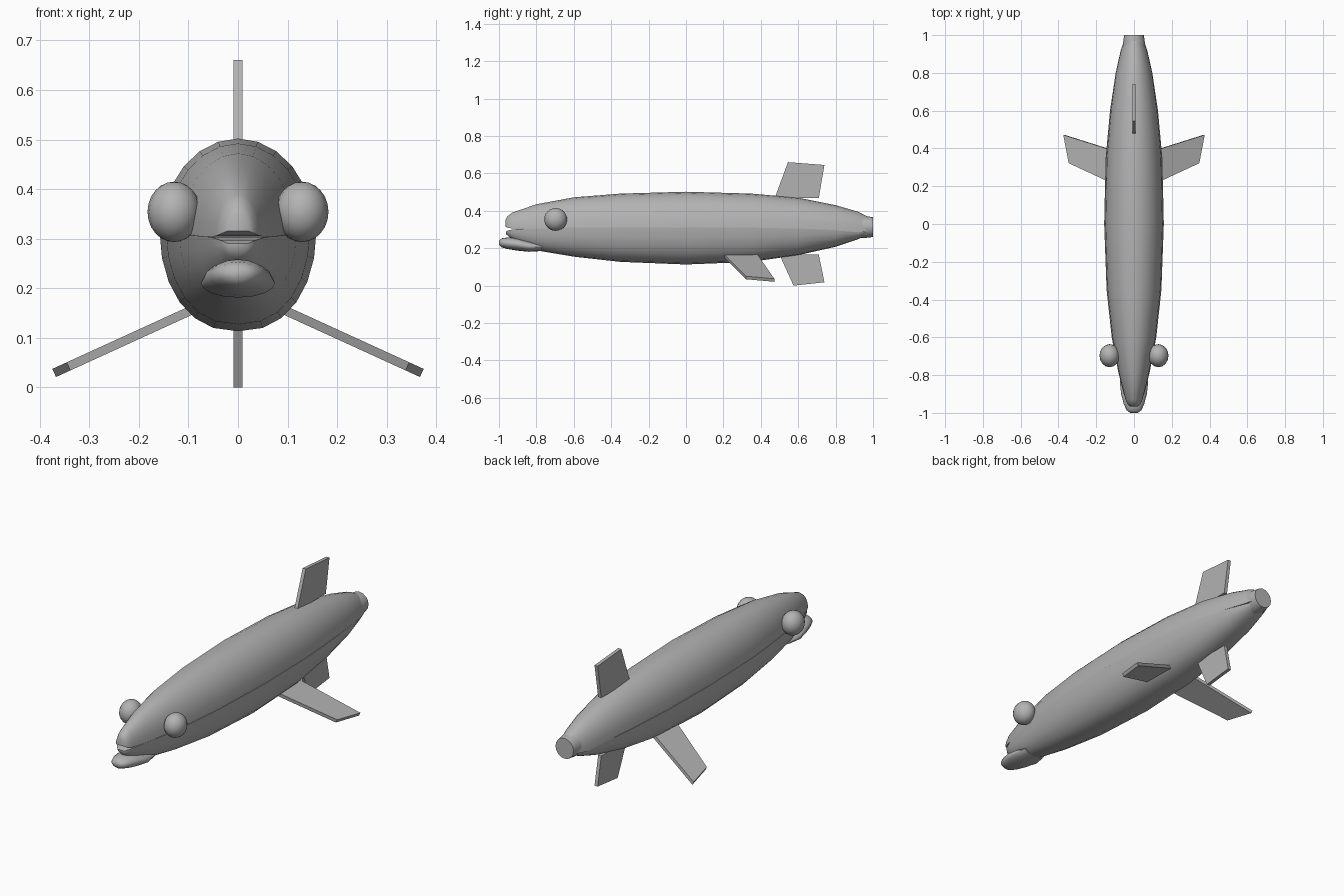
import bpy, bmesh, math
from mathutils import Vector

if "Cube" in bpy.data.objects:
    bpy.data.objects.remove(bpy.data.objects["Cube"], do_unlink=True)

grey = bpy.data.materials.new("grey")
grey.use_nodes = True
colour = (0.45, 0.45, 0.45, 1)
grey.diffuse_color = colour
grey.node_tree.nodes["Principled BSDF"].inputs["Base Color"].default_value = colour


def finish(name, bm, smooth=True):
    bmesh.ops.recalc_face_normals(bm, faces=bm.faces)
    mesh = bpy.data.meshes.new(name)
    bm.to_mesh(mesh)
    bm.free()
    mesh.materials.append(grey)
    obj = bpy.data.objects.new(name, mesh)
    bpy.context.collection.objects.link(obj)
    if smooth:
        bpy.ops.object.select_all(action="DESELECT")
        obj.select_set(True)
        bpy.context.view_layer.objects.active = obj
        bpy.ops.object.shade_smooth_by_angle(angle=math.radians(50))
    return obj


def loft(name, rings):
    """Skin a row of closed rings and cap both ends."""
    bm = bmesh.new()
    rows = [[bm.verts.new(p) for p in ring] for ring in rings]
    n = len(rows[0])
    for a, b in zip(rows, rows[1:]):
        for i in range(n):
            j = (i + 1) % n
            bm.faces.new((a[i], a[j], b[j], b[i]))
    bm.faces.new(rows[0])
    bm.faces.new(rows[-1])
    return finish(name, bm)


def half_ring(y, w, seam, edge, power, steps=12):
    """Half an oval from the seam to its top or bottom edge."""
    ring = []
    for i in range(steps + 1):
        a = math.pi * i / steps
        c = math.cos(a)
        x = math.copysign(abs(c) ** power, c) if abs(c) > 1e-6 else 0
        ring.append((w * x, y, seam + (edge - seam) * math.sin(a)))
    return ring


def oval(y, w, low, high, steps=16):
    mid, half = (low + high) / 2, (high - low) / 2
    return [(w * math.cos(t), y, mid + half * math.sin(t))
            for t in (math.tau * i / steps for i in range(steps))]


def plate(name, corners, thickness=0.018):
    """Flat fin, extruded evenly about its outline."""
    pts = [Vector(c) for c in corners]
    n = (pts[1] - pts[0]).cross(pts[2] - pts[0]).normalized() * thickness / 2
    bm = bmesh.new()
    sides = [[bm.verts.new(p + n * s) for p in pts] for s in (1, -1)]
    for s in sides:
        bm.faces.new(s)
    for i in range(len(pts)):
        j = (i + 1) % len(pts)
        bm.faces.new((sides[0][i], sides[0][j], sides[1][j], sides[1][i]))
    return finish(name, bm, smooth=False)


# Hull: y, half width, seam height, top
upper = [(-0.965, 0.022, 0.315, 0.35), (-0.955, 0.034, 0.31, 0.37),
         (-0.93, 0.045, 0.305, 0.39), (-0.8, 0.078, 0.303, 0.435),
         (-0.6, 0.116, 0.306, 0.472), (-0.35, 0.143, 0.31, 0.492),
         (0, 0.155, 0.31, 0.502), (0.35, 0.147, 0.308, 0.492),
         (0.6, 0.125, 0.303, 0.47), (0.8, 0.097, 0.295, 0.43),
         (0.92, 0.07, 0.285, 0.395), (0.99, 0.045, 0.29, 0.36)]
loft("upper_body", [half_ring(*s, 1) for s in upper])

# Lower hull: y, half width, seam height, bottom
lower = [(-0.962, 0.02, 0.29, 0.275), (-0.945, 0.036, 0.297, 0.26),
         (-0.9, 0.054, 0.303, 0.23), (-0.78, 0.084, 0.306, 0.185),
         (-0.6, 0.118, 0.31, 0.155), (-0.35, 0.145, 0.312, 0.127),
         (0, 0.158, 0.312, 0.113), (0.35, 0.15, 0.31, 0.127),
         (0.6, 0.127, 0.305, 0.163), (0.8, 0.097, 0.297, 0.208),
         (0.92, 0.066, 0.287, 0.248), (0.96, 0.045, 0.285, 0.27)]
loft("lower_body", [half_ring(*s, 0.85) for s in lower])

# Lower jaw
jaw = [(-1, 0.02, 0.218, 0.24), (-0.985, 0.04, 0.204, 0.253),
       (-0.95, 0.055, 0.195, 0.258), (-0.9, 0.068, 0.187, 0.255),
       (-0.84, 0.075, 0.181, 0.24), (-0.77, 0.06, 0.185, 0.225)]
loft("lower_jaw", [oval(*s) for s in jaw])

# Tail stub
loft("tail_stub", [oval(0.9, 0.06, 0.252, 0.375), oval(0.96, 0.058, 0.255, 0.372),
                   oval(1, 0.052, 0.26, 0.366)])

# Upright fins
plate("top_fin", [(0, 0.475, 0.47), (0, 0.545, 0.66), (0, 0.74, 0.645), (0, 0.71, 0.468)])
plate("bottom_fin", [(0, 0.5, 0.165), (0, 0.575, 0), (0, 0.74, 0.018), (0, 0.71, 0.166)])

# Paired eyes and side fins
for side, word in ((1, "left"), (-1, "right")):
    bm = bmesh.new()
    bmesh.ops.create_uvsphere(bm, u_segments=16, v_segments=12, radius=0.061)
    bmesh.ops.scale(bm, vec=(0.88, 1, 1), verts=bm.verts)
    bmesh.ops.translate(bm, vec=(side * 0.129, -0.697, 0.354), verts=bm.verts)
    finish(word + "_eye", bm)

    outline = [(0.08, 0.2), (0.342, 0.322), (0.371, 0.472), (0.08, 0.38)]
    plate(word + "_side_fin", [(side * x, y, 0.155 - 0.457 * (x - 0.095)) for x, y in outline])
